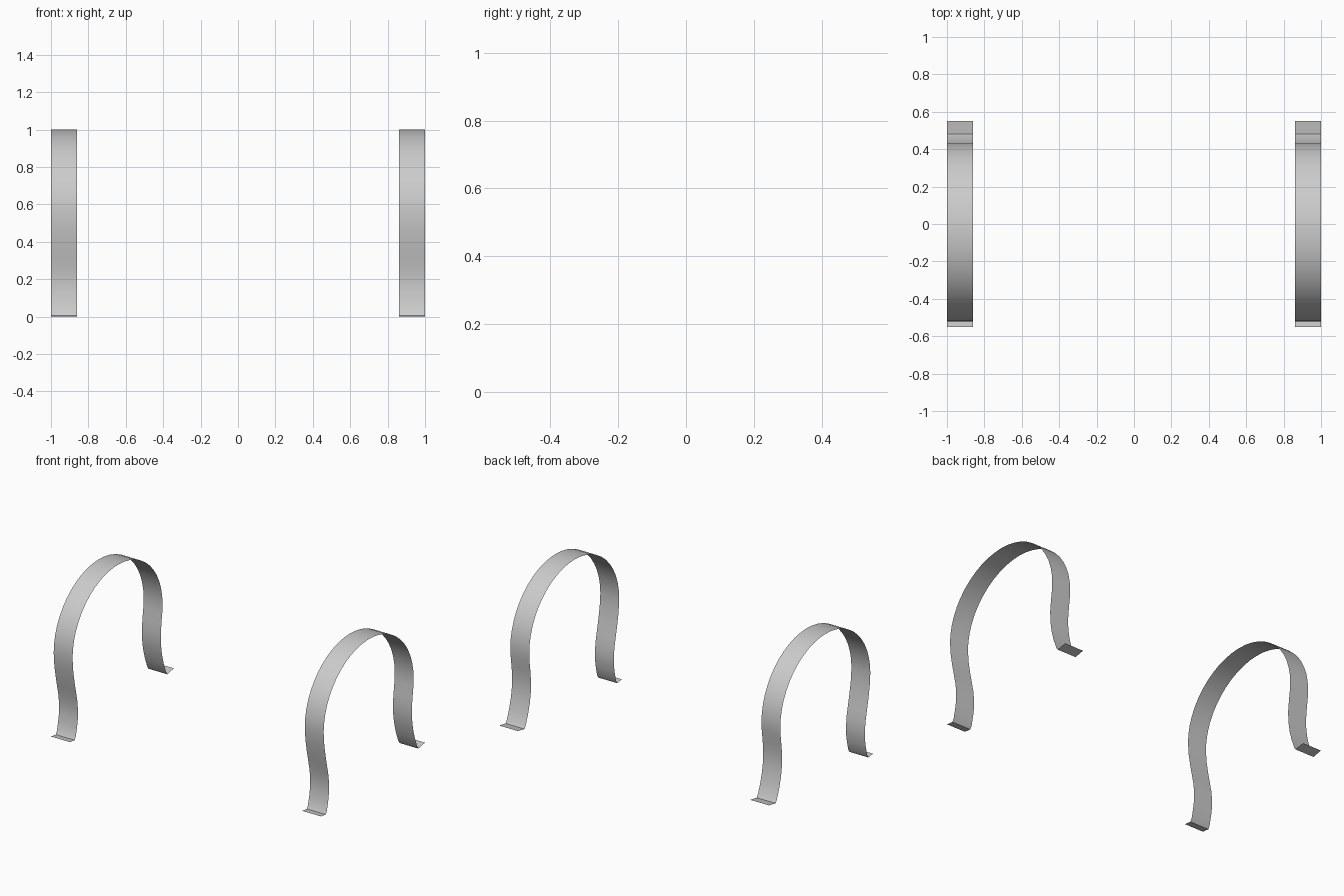
import bpy
import math

if "Cube" in bpy.data.objects:
    bpy.data.objects.remove(bpy.data.objects["Cube"])

# Side profile (y, z) of one strap: front foot, arch, slightly raised back foot
front_leg = [(-.55, .006), (-.50, .0), (-.488, .02), (-.474, .08), (-.466, .13), (-.464, .18),
             (-.471, .25), (-.484, .31), (-.501, .39), (-.515, .47)]
back_leg = [(.427, .50), (.418, .43), (.411, .36), (.413, .29), (.424, .22),
            (.443, .15), (.468, .085), (.480, .067), (.55, .08)]

# Rounded arch between the two bulges
CY, CZ, N = -.046, .555, 24
arch = []
for i in range(N + 1):
    t = math.pi * (1 - i / N)
    arch.append((CY + .476 * math.cos(t), CZ + .445 * math.sin(t)))
profile = front_leg + arch + back_leg


def strap(name, x0, x1):
    """Thin sheet strap: the profile swept along x."""
    verts = [(x, y, z) for y, z in profile for x in (x0, x1)]
    faces = [(2 * i, 2 * i + 1, 2 * i + 3, 2 * i + 2) for i in range(len(profile) - 1)]
    mesh = bpy.data.meshes.new(name)
    mesh.from_pydata(verts, [], faces)
    ob = bpy.data.objects.new(name, mesh)
    bpy.context.collection.objects.link(ob)
    bpy.ops.object.select_all(action='DESELECT')
    ob.select_set(True)
    bpy.context.view_layer.objects.active = ob
    bpy.ops.object.shade_smooth_by_angle(angle=math.radians(40))
    return ob


# Two matching straps, left and right
strap("left_strap", -1.0, -.86)
strap("right_strap", .86, 1.0)
